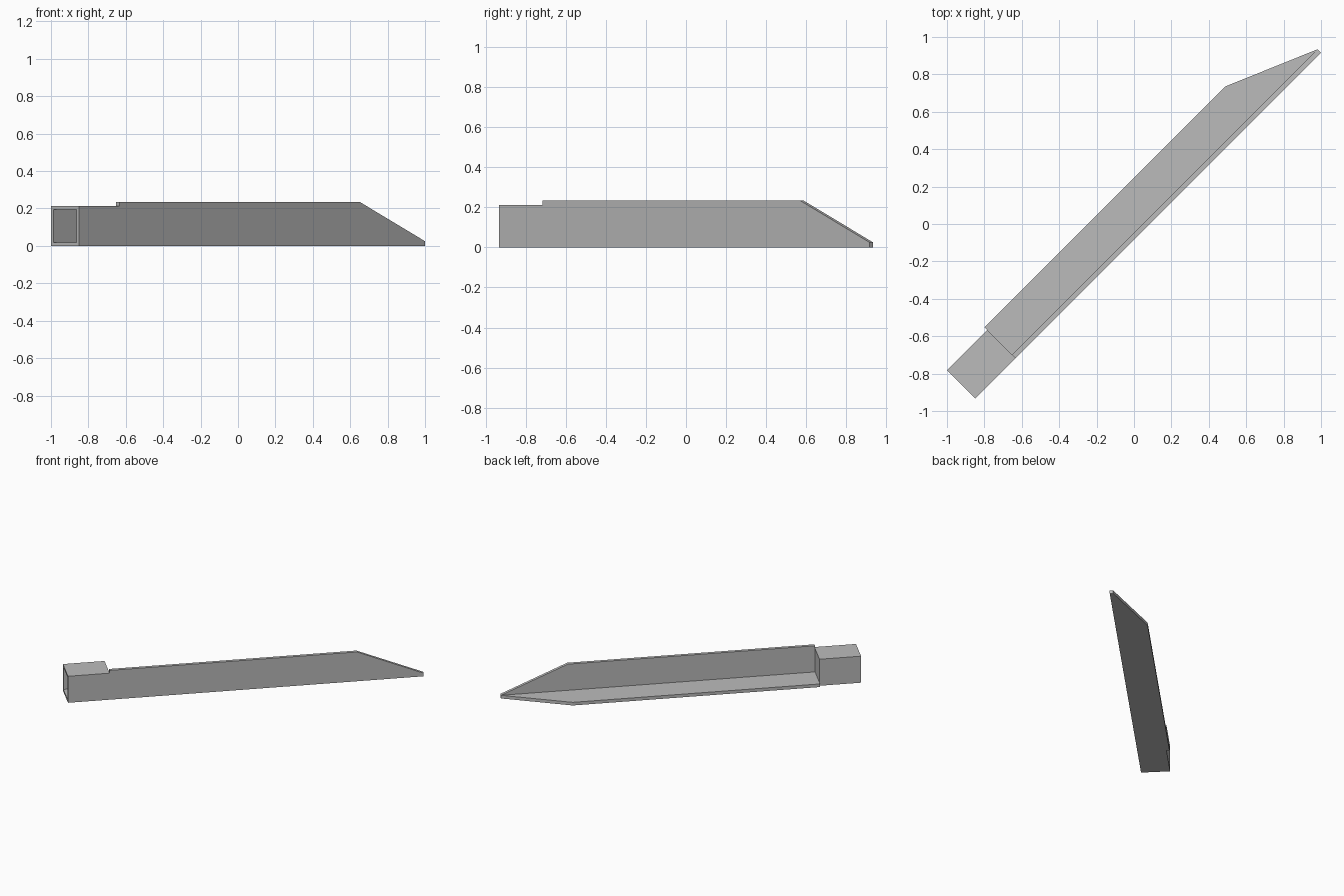
import bpy, bmesh, math
from mathutils import Matrix, Vector

cube = bpy.data.objects.get("Cube")
if cube:
    bpy.data.objects.remove(cube, do_unlink=True)

steel = bpy.data.materials.new("grey_steel")
steel.use_nodes = True
GREY = (0.5, 0.5, 0.5, 1)
steel.diffuse_color = GREY
steel.node_tree.nodes["Principled BSDF"].inputs["Base Color"].default_value = GREY

LENGTH = 2.616      # full length along the bar
SOCKET = 0.306      # length of the square socket
BOX = 0.212         # socket side
LEG = 0.234         # angle leg width
T = 0.025           # sheet thickness
SHOULDER = 2.125    # where the pointed end starts

# Bar lies along local x, then is turned to the diagonal
PLACE = Matrix.Translation((-0.85, -0.933, 0)) @ Matrix.Rotation(math.radians(45), 4, "Z")


def prism(section, x0, x1):
    """Extrude a (y, z) section along x."""
    bm = bmesh.new()
    face = bm.faces.new([bm.verts.new((x0, y, z)) for y, z in section])
    out = bmesh.ops.extrude_face_region(bm, geom=[face], use_keep_orig=True)
    verts = [g for g in out["geom"] if isinstance(g, bmesh.types.BMVert)]
    bmesh.ops.translate(bm, verts=verts, vec=(x1 - x0, 0, 0))
    bmesh.ops.recalc_face_normals(bm, faces=bm.faces[:])
    return bm


def finish(bm, name):
    bmesh.ops.recalc_face_normals(bm, faces=bm.faces[:])
    mesh = bpy.data.meshes.new(name)
    bm.to_mesh(mesh)
    bm.free()
    mesh.materials.append(steel)
    obj = bpy.data.objects.new(name, mesh)
    obj.matrix_world = PLACE
    bpy.context.collection.objects.link(obj)


# Angle bar: L section with both legs cut to a point
bar = prism([(0, 0), (LEG, 0), (LEG, T), (T, T), (T, LEG), (0, LEG)], SOCKET, LENGTH)
run, drop = LENGTH - SHOULDER, LEG - T
for normal, corner in (((drop, run, 0), (SHOULDER, LEG, 0)),
                       ((drop, 0, run), (SHOULDER, 0, LEG))):
    cut = bmesh.ops.bisect_plane(bar, geom=bar.verts[:] + bar.edges[:] + bar.faces[:],
                                 plane_co=Vector(corner), plane_no=Vector(normal).normalized(),
                                 dist=1e-4, clear_outer=True)
    bmesh.ops.holes_fill(bar, edges=[e for e in bar.edges if e.is_boundary], sides=0)
finish(bar, "angle_bar")

# Socket: square block with a blind square hole in its end
socket = prism([(0, 0), (BOX, 0), (BOX, BOX), (0, BOX)], 0, SOCKET)
mouth = min(socket.faces, key=lambda f: f.calc_center_median().x)
bmesh.ops.inset_individual(socket, faces=[mouth], thickness=T)
hole = bmesh.ops.extrude_discrete_faces(socket, faces=[mouth])["faces"][0]
bmesh.ops.translate(socket, verts=hole.verts[:], vec=(SOCKET - T, 0, 0))
finish(socket, "square_socket")
